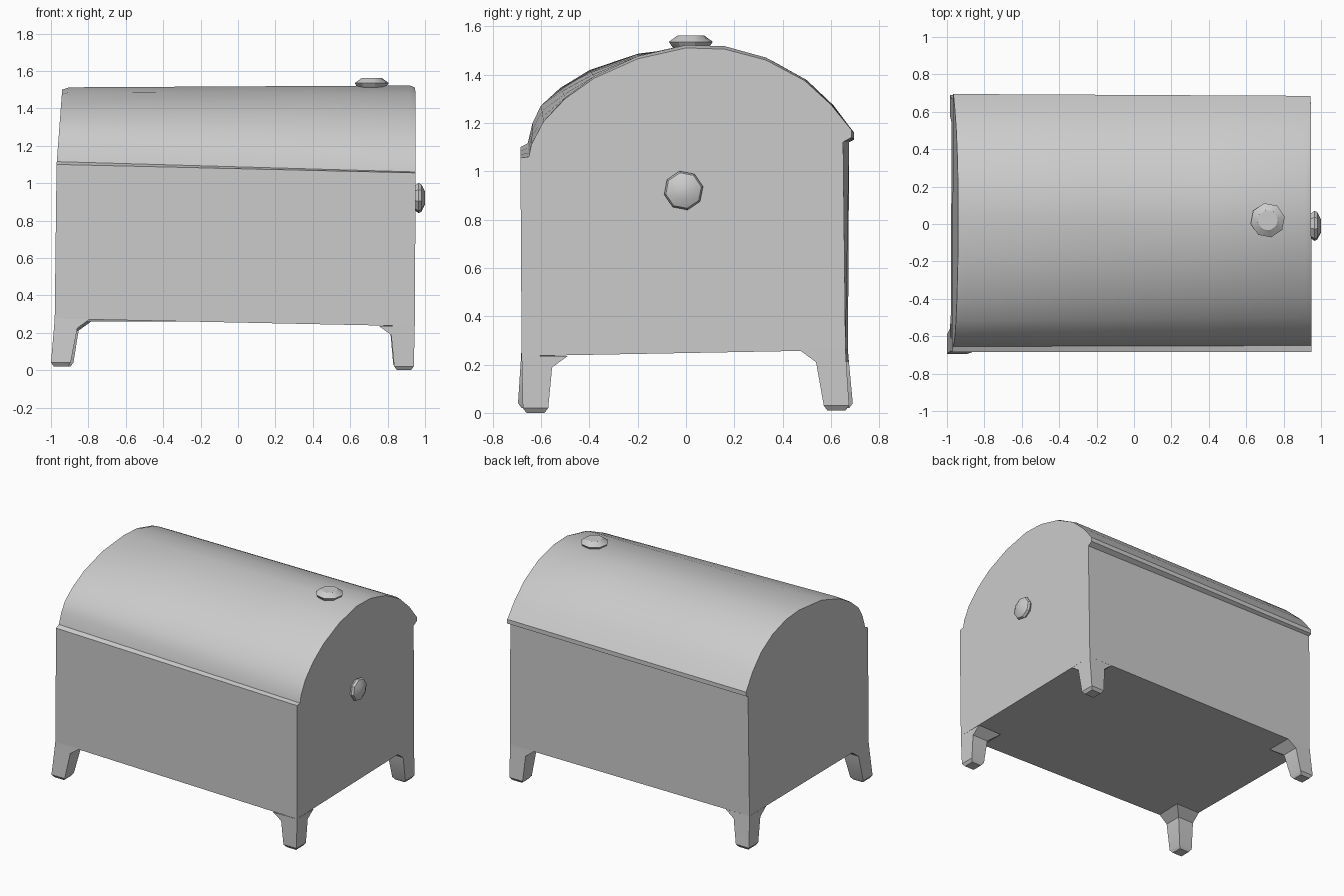
import bpy, bmesh, math
from mathutils import Vector, Matrix

if "Cube" in bpy.data.objects:
    bpy.data.objects.remove(bpy.data.objects["Cube"])


def finish(name, bm, angle=35):
    bmesh.ops.recalc_face_normals(bm, faces=bm.faces)
    mesh = bpy.data.meshes.new(name)
    bm.to_mesh(mesh)
    bm.free()
    ob = bpy.data.objects.new(name, mesh)
    bpy.context.collection.objects.link(ob)
    bpy.ops.object.select_all(action='DESELECT')
    ob.select_set(True)
    bpy.context.view_layer.objects.active = ob
    bpy.ops.object.shade_smooth_by_angle(angle=math.radians(angle))
    return ob


def loft(name, rings, closed=True, cap_start=True, cap_end=True, angle=35):
    bm = bmesh.new()
    rows = [[bm.verts.new(p) for p in ring] for ring in rings]
    n = len(rows[0])
    for a, b in zip(rows, rows[1:]):
        for i in range(n if closed else n - 1):
            j = (i + 1) % n
            bm.faces.new((a[i], a[j], b[j], b[i]))
    if cap_start:
        bm.faces.new(rows[0])
    if cap_end:
        bm.faces.new(rows[-1])
    return finish(name, bm, angle)


# chest body: open-topped, slightly skewed box (corners: FL, FR, BR, BL)
bottom = [(-0.98, -0.68, 0.275), (0.945, -0.68, 0.235), (0.94, 0.66, 0.26), (-0.975, 0.67, 0.26)]
top = [(-0.97, -0.685, 1.10), (0.95, -0.685, 1.055), (0.945, 0.65, 1.12), (-0.967, 0.675, 1.12)]
loft("chest_body", [bottom, top], cap_end=False)

# domed lid: left and right arch profiles (y, z), front seam to back seam
left = [(-0.685, 1.10), (-0.655, 1.115), (-0.635, 1.20), (-0.60, 1.27), (-0.52, 1.34), (-0.40, 1.41),
        (-0.20, 1.475), (0.05, 1.50), (0.20, 1.49), (0.36, 1.445), (0.50, 1.37), (0.61, 1.27),
        (0.695, 1.16), (0.695, 1.13), (0.675, 1.12)]
right = [(-0.685, 1.055), (-0.65, 1.06), (-0.64, 1.11), (-0.59, 1.205), (-0.50, 1.30), (-0.38, 1.385),
         (-0.20, 1.465), (0.00, 1.51), (0.16, 1.505), (0.33, 1.46), (0.49, 1.375), (0.60, 1.275),
         (0.685, 1.17), (0.685, 1.14), (0.65, 1.12)]


def lid_section(t):
    ring = []
    for (ya, za), (yb, zb) in zip(left, right):
        y, z = ya + (yb - ya) * t, za + (zb - za) * t
        xl = -0.97 + 0.03 * (z - 1.1) / 0.4
        xr = 0.95 - 0.005 * (y + 0.685) / 1.33
        crown = max(0, z - 1.2) * (0.04 if 0 < t < 1 else 0)
        ring.append((xl + (xr - xl) * t, y, z + crown))
    return ring


loft("domed_lid", [lid_section(t) for t in (0, 0.02, 0.35, 0.7, 0.985, 1)], closed=False)


# legs: flared at the body, tapering to a chamfered foot
def leg(name, corner, foot, fz):
    c, f = Vector(corner), Vector((*foot, fz))
    sx, sy = -math.copysign(1, c.x), -math.copysign(1, c.y)
    mid = c.lerp(f, 0.2)
    steps = [(c, 0.19, 0), (mid, 0.125, 0), (f + Vector((0, 0, 0.02)), 0.105, 0), (f, 0.09, 0.015)]
    rings = []
    for p, w, i in steps:
        rings.append([(p.x + sx * a, p.y + sy * b, p.z)
                      for a, b in ((i, i), (w, i), (w, w), (i, w))])
    # keep the flared ring level with the sloping underside
    loft(name, rings, cap_start=False)


feet = [("front_left_leg", (-1.0, -0.695), 0.02), ("front_right_leg", (0.94, -0.675), 0.0),
        ("back_right_leg", (0.935, 0.675), 0.01), ("back_left_leg", (-0.985, 0.69), 0.02)]
for (name, foot, fz), corner in zip(feet, bottom):
    leg(name, corner, foot, fz)


# faceted knobs: flared stem, wide rim and a shallow crown
def knob(name, matrix, radii):
    rings = []
    for r, z in radii:
        rings.append([matrix @ Vector((r * math.cos(k * math.tau / 8 + 0.2),
                                       r * math.sin(k * math.tau / 8 + 0.2), z)) for k in range(8)])
    loft(name, rings, cap_start=False)


knob("lid_knob", Matrix.Translation((0.715, 0.02, 1.49)),
     [(0.055, 0), (0.075, 0.02), (0.093, 0.045), (0.055, 0.072)])
knob("side_knob", Matrix.Translation((0.935, -0.01, 0.92)) @ Matrix.Rotation(math.pi / 2, 4, 'Y'),
     [(0.06, 0), (0.082, 0.03), (0.075, 0.045), (0.035, 0.065)])
